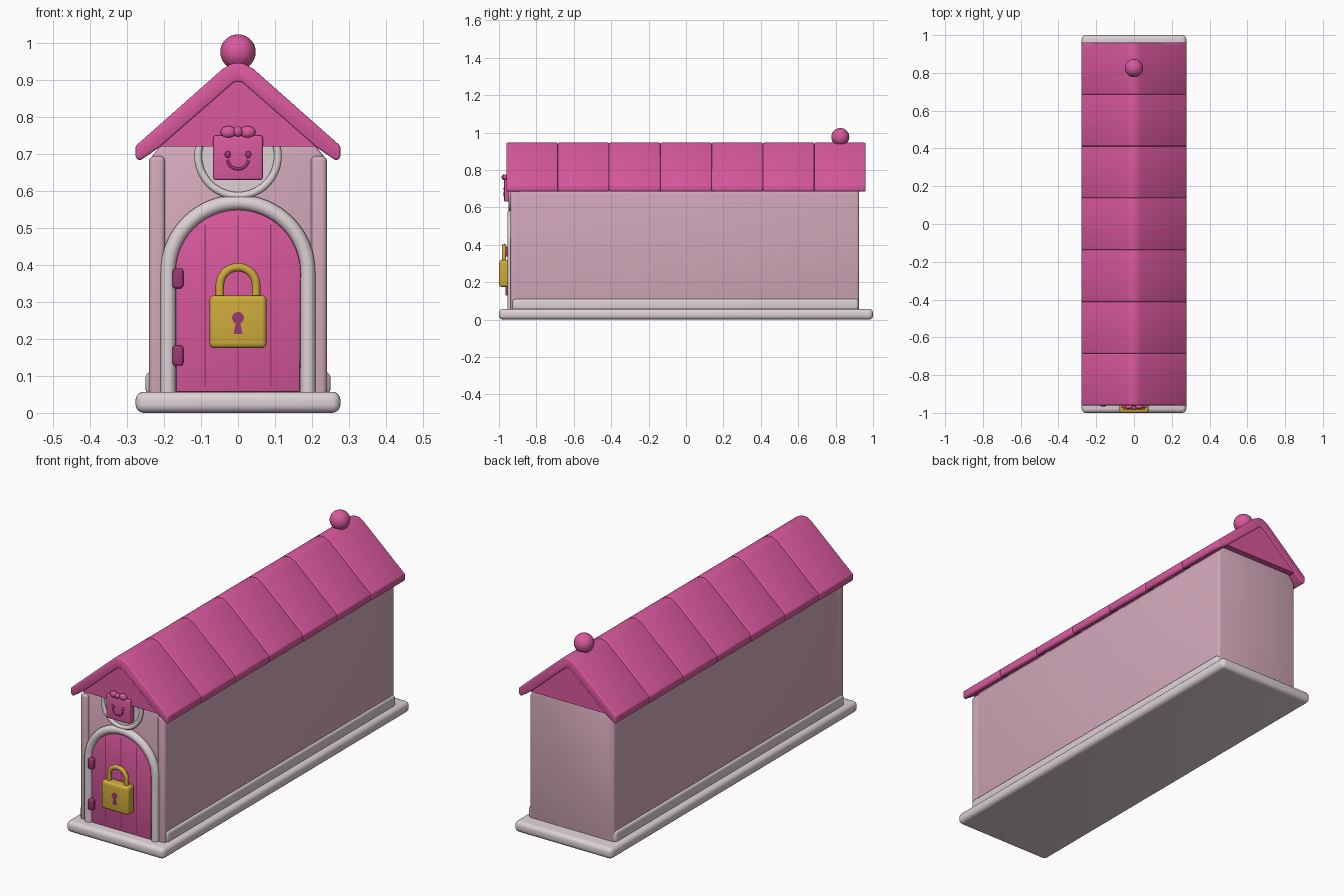
import bpy, bmesh, math
from mathutils import Vector

cube = bpy.data.objects.get("Cube")
if cube:
    bpy.data.objects.remove(cube, do_unlink=True)


def material(name, r, g, b):
    m = bpy.data.materials.new(name)
    m.use_nodes = True
    m.diffuse_color = (r, g, b, 1)
    node = next(n for n in m.node_tree.nodes if n.type == 'BSDF_PRINCIPLED')
    node.inputs["Base Color"].default_value = (r, g, b, 1)
    node.inputs["Roughness"].default_value = 0.6
    return m


PINK = material("bright pink", 0.70, 0.10, 0.34)
WALL = material("pale pink", 0.66, 0.40, 0.50)
TRIM = material("warm white", 0.72, 0.64, 0.67)
GOLD = material("gold", 0.62, 0.41, 0.045)
DARK = material("dark pink", 0.33, 0.04, 0.16)


def finish(obj, mat, angle=40):
    """Apply modifiers, colour and shade one part."""
    bpy.ops.object.select_all(action='DESELECT')
    obj.select_set(True)
    bpy.context.view_layer.objects.active = obj
    bpy.ops.object.convert(target='MESH')
    obj = bpy.context.object
    obj.data.materials.clear()
    obj.data.materials.append(mat)
    bpy.ops.object.shade_smooth_by_angle(angle=math.radians(angle))
    return obj


def prism(name, outline, y0, y1, mat, bevel=0.0, segments=3):
    """Extrude an x-z outline from y0 to y1."""
    bm = bmesh.new()
    face = bm.faces.new([bm.verts.new((x, y0, z)) for x, z in outline])
    ext = bmesh.ops.extrude_face_region(bm, geom=[face])
    moved = [v for v in ext["geom"] if isinstance(v, bmesh.types.BMVert)]
    bmesh.ops.translate(bm, verts=moved, vec=(0, y1 - y0, 0))
    bmesh.ops.recalc_face_normals(bm, faces=bm.faces)
    mesh = bpy.data.meshes.new(name)
    bm.to_mesh(mesh)
    bm.free()
    obj = bpy.data.objects.new(name, mesh)
    bpy.context.collection.objects.link(obj)
    if bevel:
        mod = obj.modifiers.new("round", 'BEVEL')
        mod.width, mod.segments = bevel, segments
        mod.limit_method, mod.angle_limit = 'ANGLE', math.radians(25)
    return finish(obj, mat)


def box(name, x0, x1, y0, y1, z0, z1, mat, bevel=0.0, segments=3):
    return prism(name, [(x0, z0), (x1, z0), (x1, z1), (x0, z1)], y0, y1, mat, bevel, segments)


def arc(cx, cz, r, start, end, n=24):
    angles = [math.radians(start + (end - start) * i / n) for i in range(n + 1)]
    return [(cx + r * math.cos(a), cz + r * math.sin(a)) for a in angles]


def tube(name, path, y, radius, mat, closed=False):
    """Round tube along an x-z path."""
    curve = bpy.data.curves.new(name, 'CURVE')
    curve.dimensions = '3D'
    curve.bevel_depth, curve.bevel_resolution = radius, 3
    curve.use_fill_caps = True
    spline = curve.splines.new('POLY')
    spline.points.add(len(path) - 1)
    for p, (x, z) in zip(spline.points, path):
        p.co = (x, y, z, 1)
    spline.use_cyclic_u = closed
    obj = bpy.data.objects.new(name, curve)
    bpy.context.collection.objects.link(obj)
    return finish(obj, mat, 60)


def ball(name, centre, size, mat):
    bpy.ops.mesh.primitive_uv_sphere_add(segments=32, ring_count=16, radius=1, location=centre)
    obj = bpy.context.object
    obj.name = name
    obj.scale = size
    bpy.ops.object.transform_apply(location=False, rotation=False, scale=True)
    return finish(obj, mat, 60)


def mirrored(half):
    """Complete a right-hand outline with its left-hand mirror."""
    return half + [(-x, z) for x, z in reversed(half)]


# Plinth, skirting and walls
box("base", -0.277, 0.277, -1, 1, 0, 0.057, TRIM, 0.022, 5)
prism("walls", mirrored([(0.24, 0.04), (0.24, 0.685), (0.2, 0.735)]), -0.925, 0.925, WALL, 0.012)
for s, side in ((1, "left"), (-1, "right")):
    xs = sorted((s * 0.215, s * 0.25))
    box(side + "_skirting", *xs, -0.928, 0.922, 0.05, 0.11, TRIM, 0.014, 4)
    xs = sorted((s * 0.197, s * 0.241))
    box(side + "_front_pillar", *xs, -0.938, -0.88, 0.045, 0.695, WALL, 0.014, 4)

# Roof: gable core and seven folded tile rows
prism("gable", [(-0.265, 0.72), (0.265, 0.72), (0, 0.94)], -0.956, 0.956, PINK)
ROWS = 7
length = 1.92 / ROWS
half_roof = [(0.014, 0.946), (0.04, 0.932), (0.277, 0.722), (0.277, 0.69), (0.266, 0.682),
             (0.21, 0.72), (0.01, 0.895)]
for i in range(ROWS):
    y = -0.96 + i * length
    prism("roof_row_%d" % (i + 1), mirrored(half_roof), y, y + length, PINK, 0.009)
ball("roof_ball", (0, 0.825, 0.976), (0.048,) * 3, PINK)

# Arched door with plank grooves, hinges and frame
arch = arc(0, 0.38, 0.17, 0, 180)
prism("door", [(-0.168, 0.056), (0.168, 0.056)] + arch, -0.945, -0.90, PINK, 0.005, 2)
for x, top in ((-0.088, 0.51), (0, 0.535), (0.088, 0.51)):
    box("plank_groove", x - 0.002, x + 0.002, -0.947, -0.94, 0.072, top, DARK)
tube("door_frame", [(0.189, 0.045)] + arc(0, 0.38, 0.189, 0, 180, 32) + [(-0.189, 0.045)],
     -0.935, 0.021, TRIM)
for z in (0.155, 0.364):
    box("hinge", -0.177, -0.148, -0.966, -0.935, z - 0.027, z + 0.027, DARK, 0.007)

# Padlock
box("lock_body", -0.077, 0.077, -1, -0.945, 0.175, 0.318, GOLD, 0.013, 4)
tube("lock_shackle", [(0.049, 0.3)] + arc(0, 0.345, 0.049, 0, 180) + [(-0.049, 0.3)],
     -0.972, 0.0115, GOLD)
prism("keyhole", [(-0.012, 0.213), (0.012, 0.213), (0.006, 0.243)]
      + arc(0, 0.257, 0.016, -65, 245, 20) + [(-0.006, 0.243)], -1.0, -0.995, DARK)
bpy.context.object.location.y = -0.001

# Round medallion behind the sign
prism("medallion_disc", arc(0, 0.695, 0.108, 0, 352.5, 47), -0.937, -0.915, TRIM)
tube("medallion_ring", arc(0, 0.695, 0.108, 0, 352.5, 47), -0.938, 0.011, TRIM, closed=True)

# Square sign with smiling face and bow
box("sign", -0.067, 0.067, -0.972, -0.935, 0.63, 0.75, PINK, 0.006)
for s, side in ((1, "left"), (-1, "right")):
    ball(side + "_eye", (s * 0.028, -0.972, 0.699), (0.008, 0.004, 0.009), DARK)
    ball(side + "_bow_loop", (s * 0.026, -0.968, 0.76), (0.021, 0.012, 0.016), PINK)
tube("smile", arc(0, 0.689, 0.029, 190, 350, 16), -0.972, 0.004, DARK)
ball("bow_knot", (0, -0.974, 0.761), (0.012, 0.012, 0.014), PINK)
